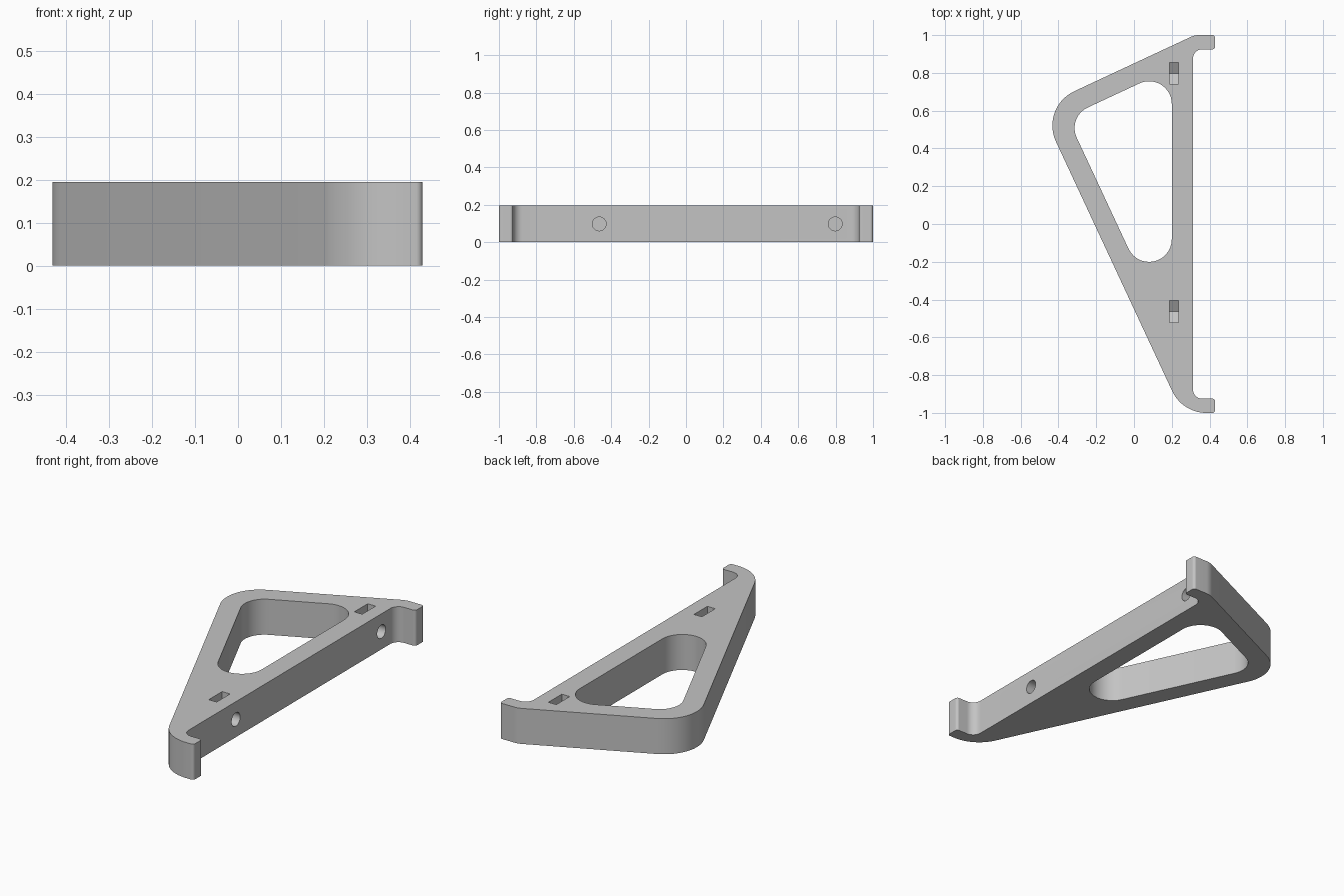
import bpy, bmesh, math
from mathutils import Vector, Matrix

cube = bpy.data.objects.get("Cube")
if cube:
    bpy.data.objects.remove(cube, do_unlink=True)

HEIGHT = 0.195
MID = HEIGHT / 2

grey = bpy.data.materials.new("plain grey")
grey.use_nodes = True
colour = (0.55, 0.55, 0.55, 1)
grey.diffuse_color = colour
grey.node_tree.nodes["Principled BSDF"].inputs["Base Color"].default_value = colour


def rounded(corners, steps=14):
    """Polygon outline from (x, y, fillet radius) corners."""
    pts = []
    for i, (x, y, r) in enumerate(corners):
        p = Vector((x, y))
        a = (Vector(corners[i - 1][:2]) - p).normalized()
        b = (Vector(corners[(i + 1) % len(corners)][:2]) - p).normalized()
        half = a.angle(b) / 2
        centre = p + (a + b).normalized() * (r / math.sin(half))
        start = p + a * (r / math.tan(half)) - centre
        end = p + b * (r / math.tan(half)) - centre
        sweep = start.angle_signed(end)
        for k in range(steps + 1):
            pts.append(centre + Matrix.Rotation(-sweep * k / steps, 2) @ start)
    return pts


def prism(name, points, depth, matrix=Matrix()):
    """Extrude a flat outline along its local z, then place it."""
    bm = bmesh.new()
    face = bm.faces.new([bm.verts.new((p[0], p[1], 0)) for p in points])
    out = bmesh.ops.extrude_face_region(bm, geom=[face])["geom"]
    moved = [v for v in out if isinstance(v, bmesh.types.BMVert)]
    bmesh.ops.translate(bm, verts=moved, vec=(0, 0, depth))
    bmesh.ops.transform(bm, matrix=matrix, verts=bm.verts)
    bmesh.ops.recalc_face_normals(bm, faces=bm.faces)
    mesh = bpy.data.meshes.new(name)
    bm.to_mesh(mesh)
    bm.free()
    mesh.materials.append(grey)
    obj = bpy.data.objects.new(name, mesh)
    bpy.context.collection.objects.link(obj)
    return obj


def cut(target, cutter):
    cutter.hide_render = True
    bpy.context.view_layer.objects.active = target
    mod = target.modifiers.new("cut", 'BOOLEAN')
    mod.operation = 'DIFFERENCE'
    mod.solver = 'EXACT'
    mod.object = cutter
    bpy.ops.object.modifier_apply(modifier=mod.name)
    bpy.data.objects.remove(cutter, do_unlink=True)


# Bracket body with a hooked lip at each end
TIP, INNER, FACE = 0.43, 0.925, 0.312
bracket = prism("bracket", rounded([
    (TIP, 1, 0.015), (0.321, 1, 0.1), (-0.498, 0.618, 0.2), (0.256, -1, 0.2),
    (TIP, -1, 0.015), (TIP, -INNER, 0.015), (FACE, -INNER, 0.05),
    (FACE, INNER, 0.05), (TIP, INNER, 0.015)]), HEIGHT)

# Triangular window
cut(bracket, prism("window_cutter", rounded(
    [(0.2, 0.824, 0.12), (-0.354, 0.566, 0.12), (0.2, -0.622, 0.12)]),
    HEIGHT + 0.2, Matrix.Translation((0, 0, -0.1))))

# Bolt holes from the long face, meeting nut pockets with a pointed floor
along_x = Matrix(((0, 0, 1, 0), (1, 0, 0, 0), (0, 1, 0, 0), (0, 0, 0, 1)))
W = 0.058
DROP = W / math.sqrt(3)
pocket = [(-W, MID), (-W, -DROP), (0, -2 * DROP), (W, -DROP), (W, MID)]
bolt = [(0.037 * math.cos(math.tau * i / 32), 0.037 * math.sin(math.tau * i / 32))
        for i in range(32)]
pocket = [(y, z + (0.1 if z > 0 else 0)) for y, z in pocket]
for y in (0.798, -0.464):
    cut(bracket, prism("nut_pocket_cutter", pocket, 0.048,
                       Matrix.Translation((0.188, y, MID)) @ along_x))
    cut(bracket, prism("bolt_hole_cutter", bolt, 0.2,
                       Matrix.Translation((0.21, y, MID)) @ along_x))

bpy.ops.object.select_all(action='DESELECT')
bracket.select_set(True)
bpy.context.view_layer.objects.active = bracket
bpy.ops.object.shade_smooth_by_angle(angle=math.radians(30))
